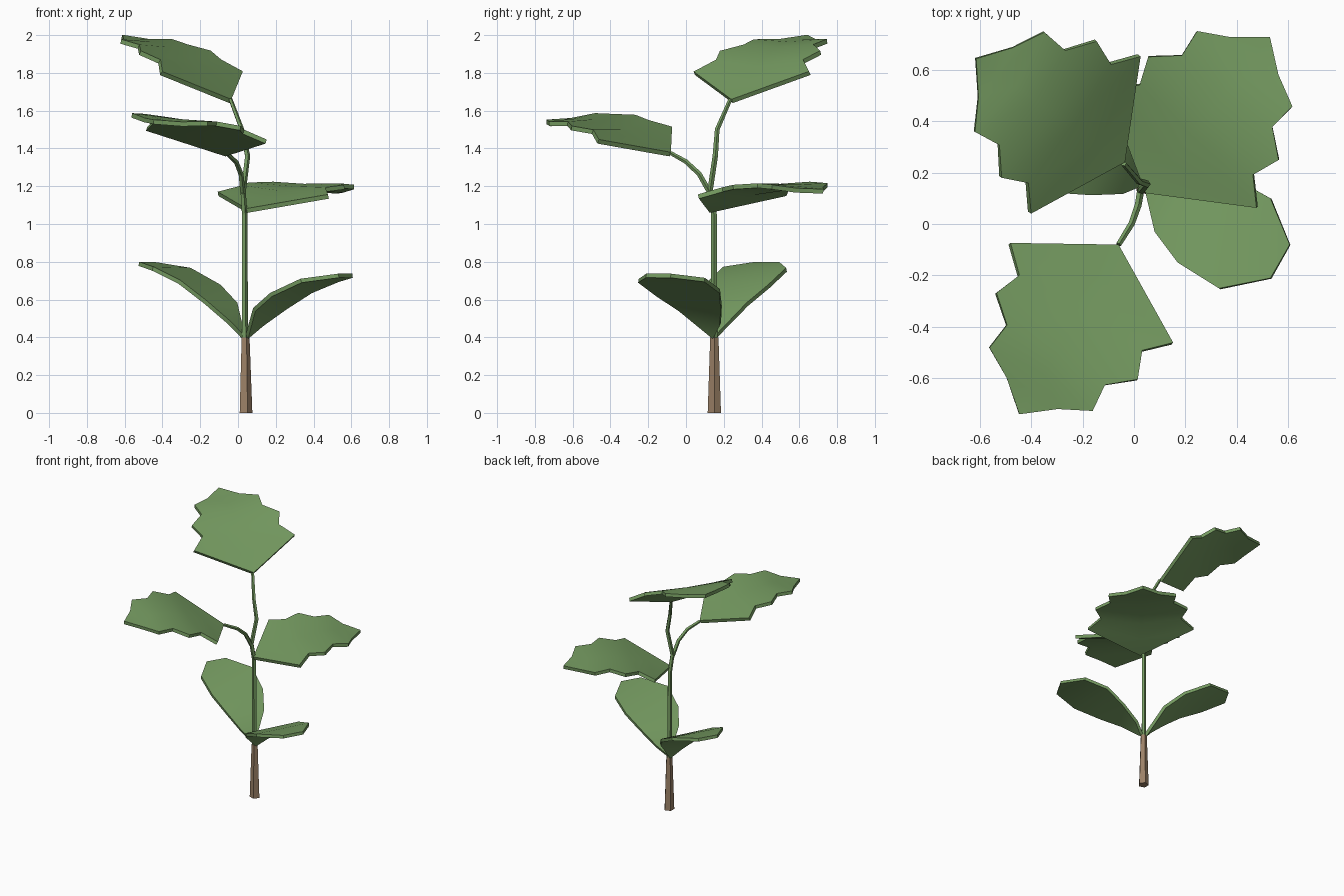
import bpy, math
from mathutils import Vector

if "Cube" in bpy.data.objects:
    bpy.data.objects.remove(bpy.data.objects["Cube"])


def material(name, rgb):
    m = bpy.data.materials.new(name)
    m.diffuse_color = (*rgb, 1)
    m.use_nodes = True
    m.node_tree.nodes["Principled BSDF"].inputs["Base Color"].default_value = m.diffuse_color
    return m


GREEN = material("leaf green", (0.18, 0.33, 0.12))
BROWN = material("bark brown", (0.33, 0.22, 0.135))


def make(name, verts, faces, mat):
    me = bpy.data.meshes.new(name)
    me.from_pydata([tuple(v) for v in verts], [], faces)
    me.materials.append(mat)
    me.update()
    ob = bpy.data.objects.new(name, me)
    bpy.context.collection.objects.link(ob)
    return ob


def tube(name, path, mat, n=5):
    """Low-sided tube through (x, y, z, radius) points."""
    pts = [Vector(p[:3]) for p in path]
    verts, faces = [], []
    for i, p in enumerate(pts):
        d = (pts[min(i + 1, len(pts) - 1)] - pts[max(i - 1, 0)]).normalized()
        if i == 0 and p.z == 0:
            d = Vector((0, 0, 1))
        x = (Vector((1, 0, 0)) - d * d.x).normalized()
        y = d.cross(x)
        for k in range(n):
            a = 2 * math.pi * k / n
            verts.append(p + path[i][3] * (x * math.cos(a) + y * math.sin(a)))
    for i in range(len(pts) - 1):
        for k in range(n):
            j = (k + 1) % n
            faces.append((i * n + k, i * n + j, (i + 1) * n + j, (i + 1) * n + k))
    faces.append(tuple(reversed(range(n))))
    faces.append(tuple(range(len(verts) - n, len(verts))))
    return make(name, verts, faces, mat)


def blade(name, verts, faces, thick):
    """Leaf sheet, turned upwards and thickened below."""
    ob = make(name, verts, faces, GREEN)
    if sum(p.normal.z * p.area for p in ob.data.polygons) < 0:
        ob.data.flip_normals()
    mod = ob.modifiers.new("thickness", "SOLIDIFY")
    mod.thickness = thick
    mod.offset = -1
    bpy.ops.object.select_all(action="DESELECT")
    bpy.context.view_layer.objects.active = ob
    ob.select_set(True)
    bpy.ops.object.modifier_apply(modifier=mod.name)
    bpy.ops.object.shade_smooth_by_angle(angle=math.radians(30))
    return ob


# Trunk, stem and the two upper branches
tube("trunk", [(0.039, 0.15, 0, 0.037), (0.038, 0.15, 0.4, 0.023)], BROWN)
tube("stem", [(0.036, 0.15, 0.395, 0.017), (0.034, 0.148, 1.05, 0.016),
              (0.025, 0.125, 1.19, 0.015)], GREEN)
tube("top_branch", [(0.025, 0.125, 1.16, 0.015), (0.05, 0.155, 1.36, 0.015),
                    (0.02, 0.165, 1.5, 0.013), (-0.04, 0.235, 1.66, 0.011)], GREEN)
tube("front_branch", [(0.025, 0.13, 1.16, 0.015), (0.015, 0.07, 1.265, 0.014),
                      (-0.01, 0.0, 1.33, 0.013), (-0.06, -0.08, 1.375, 0.011)], GREEN)

# Serrated leaf: one half outline (along, sideways, up) and its midrib (along, up)
EDGE = [(.231, .372, .052), (.327, .281, .075), (.435, .323, .075),
        (.521, .224, .07), (.63, .236, .048), (.69, .117, .02)]
RIB = [(.16, .027), (.30, .055), (.40, .066), (.50, .066), (.60, .048), (.68, .024)]


def serrated_leaf(name, base, tip, side):
    b = Vector(base)
    u = (Vector(tip) - b).normalized()
    v = Vector(side)
    v = (v - u * v.dot(u)).normalized()
    w = u.cross(v)
    if w.z < 0:
        v, w = -v, -w
    n = len(EDGE)
    local = [(0, 0, 0)] + [(a, 0, c) for a, c in RIB] + [(.783, 0, 0)]
    local += EDGE + [(a, -s, c) for a, s, c in EDGE]
    faces = []
    for start, flip in ((n + 2, False), (2 * n + 2, True)):
        half = [(0, start, 1), (n, start + n - 1, n + 1)]
        half += [(i + 1, start + i, start + i + 1, i + 2) for i in range(n - 1)]
        faces += [f[::-1] if flip else f for f in half]
    blade(name, [b + u * a + v * s + w * c for a, s, c in local], faces, 0.024)


serrated_leaf("top_leaf", (-.035, .24, 1.66), (-.61, .64, 2.0), (.41, .62, .01))
serrated_leaf("front_leaf", (-.06, -.08, 1.38), (-.44, -.73, 1.55), (.64, -.35, -.075))
serrated_leaf("right_leaf", (.045, .12, 1.082), (.53, .73, 1.185), (.59, -.43, -.01))

# Lower pair of smooth-edged leaves: second is the first turned half round
NEAR = [(.08, -.03, .555), (.17, -.15, .635), (.33, -.25, .71), (.53, -.21, .737)]
FAR = [(.12, .185, .475), (.245, .19, .565), (.385, .18, .655), (.53, .10, .715)]
BASE = Vector((.038, .15, .405))


def lower_leaf(name, scale):
    pts = [BASE] + [Vector(p) for p in NEAR + FAR + [(.605, -.08, .737)]]
    pts = [BASE + Vector([d * s for d, s in zip(p - BASE, scale)]) for p in pts]
    faces = [(0, 1, 5), (4, 9, 8)] + [(i, i + 1, i + 5, i + 4) for i in (1, 2, 3)]
    blade(name, pts, faces, 0.022)


lower_leaf("lower_right_leaf", (1, 1, 1))
lower_leaf("lower_left_leaf", (-.99, -.95, 1.19))
